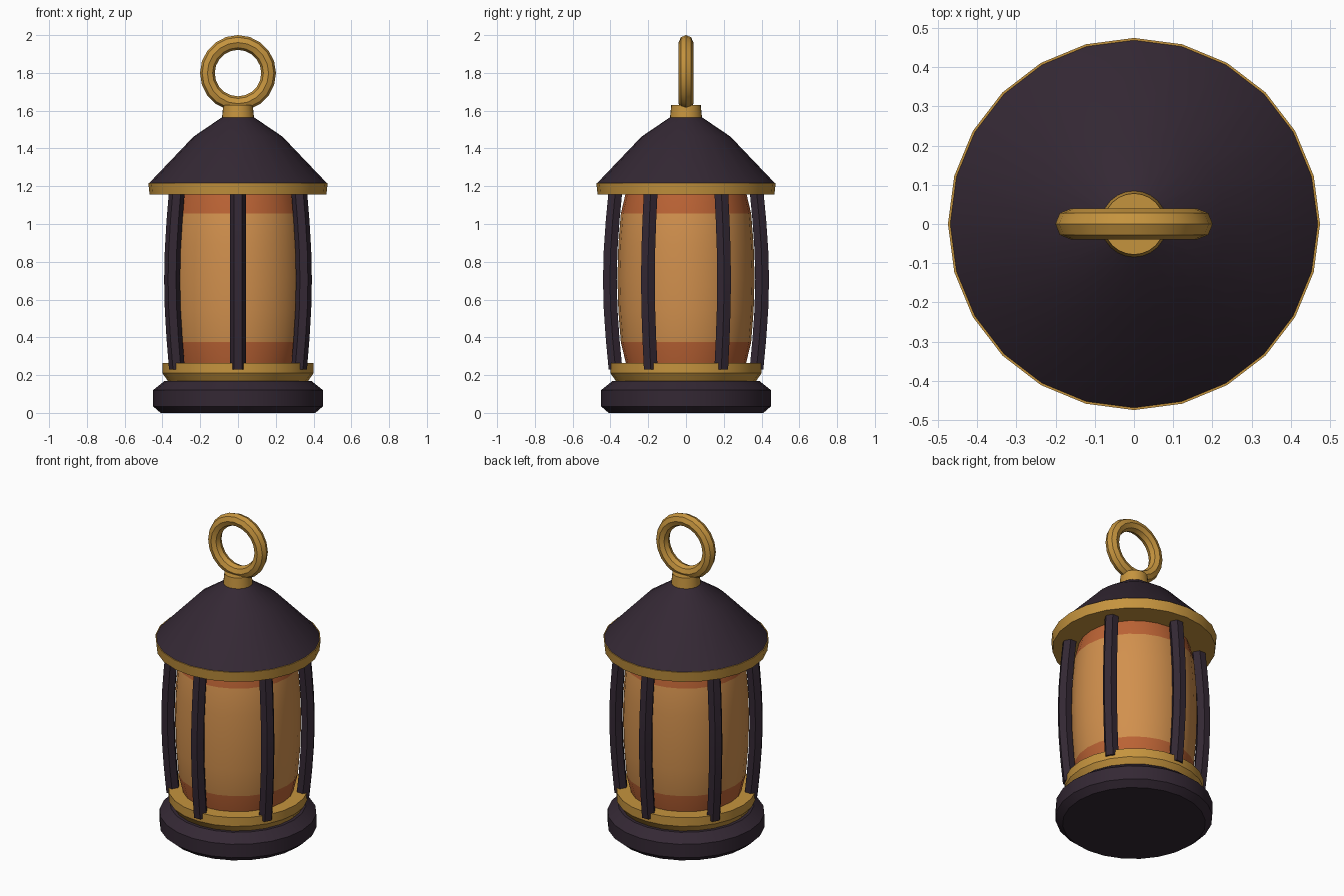
import bpy, bmesh, math
from mathutils import Vector, Matrix

if "Cube" in bpy.data.objects:
    bpy.data.objects.remove(bpy.data.objects["Cube"])


def material(name, rgb):
    m = bpy.data.materials.new(name)
    m.diffuse_color = (*rgb, 1)
    m.use_nodes = True
    m.node_tree.nodes["Principled BSDF"].inputs["Base Color"].default_value = m.diffuse_color
    return m


IRON = material("dark iron", (0.034, 0.021, 0.034))
BRASS = material("brass", (0.56, 0.295, 0.048))
GLASS = material("amber glass", (0.64, 0.28, 0.075))
BAND = material("burnt orange glass", (0.50, 0.125, 0.035))


def finish(bm, name, mats, angle=30):
    bmesh.ops.recalc_face_normals(bm, faces=bm.faces[:])
    me = bpy.data.meshes.new(name)
    bm.to_mesh(me)
    bm.free()
    for m in mats:
        me.materials.append(m)
    ob = bpy.data.objects.new(name, me)
    bpy.context.collection.objects.link(ob)
    bpy.ops.object.select_all(action='DESELECT')
    ob.select_set(True)
    bpy.context.view_layer.objects.active = ob
    bpy.ops.object.shade_smooth_by_angle(angle=math.radians(angle))
    return ob


def skin(bm, rings, closed=False):
    """Bridge equal rings of points; cap the ends unless the loop is closed."""
    loops = [[bm.verts.new(p) for p in ring] for ring in rings]
    n = len(loops[0])
    for i in range(len(loops) - (0 if closed else 1)):
        a, b = loops[i], loops[(i + 1) % len(loops)]
        for j in range(n):
            k = (j + 1) % n
            bm.faces.new((a[j], a[k], b[k], b[j]))
    if not closed:
        bm.faces.new(loops[0])
        bm.faces.new(loops[-1])


def circle(r, z, n=24):
    return [Vector((r * math.cos(math.tau * i / n), r * math.sin(math.tau * i / n), z))
            for i in range(n)]


def lathe(name, profile, mats):
    bm = bmesh.new()
    skin(bm, [circle(r, z) for r, z in profile])
    return finish(bm, name, mats)


# Turned parts, bottom to top
lathe("base", [(0.41, 0), (0.45, 0.035), (0.45, 0.12), (0.39, 0.168)], [IRON])
lathe("tray", [(0.365, 0.16), (0.40, 0.21), (0.40, 0.265)], [BRASS])
glass = lathe("glass", [(0.315, 0.25), (0.345, 0.375), (0.358, 0.54), (0.363, 0.715),
                        (0.358, 0.89), (0.345, 1.055), (0.32, 1.16)], [GLASS, BAND])
for p in glass.data.polygons:
    p.material_index = int(not 0.375 < p.center.z < 1.055)
lathe("roof_rim", [(0.468, 1.155), (0.475, 1.218)], [BRASS])
lathe("roof", [(0.472, 1.215), (0.235, 1.463), (0.08, 1.568)], [IRON])
lathe("finial", [(0.085, 1.56), (0.078, 1.63)], [BRASS])

# Six bowed cage bars with a hexagonal section
for b in range(6):
    turn = Matrix.Rotation(math.radians(60 * b + 30), 3, 'Z')
    rings = []
    for i in range(7):
        t = i / 6
        r = 0.373 + 0.03 * math.sin(math.pi * t)
        z = 0.23 + 0.95 * t
        rings.append([turn @ Vector((r + 0.042 * math.sin(math.tau * k / 6),
                                     0.042 * math.cos(math.tau * k / 6), z))
                      for k in range(6)])
    bm = bmesh.new()
    skin(bm, rings)
    finish(bm, f"cage_bar_{b + 1}", [IRON])

# Hanging ring, standing in the xz plane
rings = []
for i in range(20):
    a = math.tau * i / 20
    ring = []
    for k in range(8):
        c = math.tau * k / 8
        r = 0.162 + 0.039 * math.cos(c)
        ring.append(Vector((r * math.cos(a), 0.039 * math.sin(c), 1.799 + r * math.sin(a))))
    rings.append(ring)
bm = bmesh.new()
skin(bm, rings, closed=True)
finish(bm, "hanging_ring", [BRASS])
